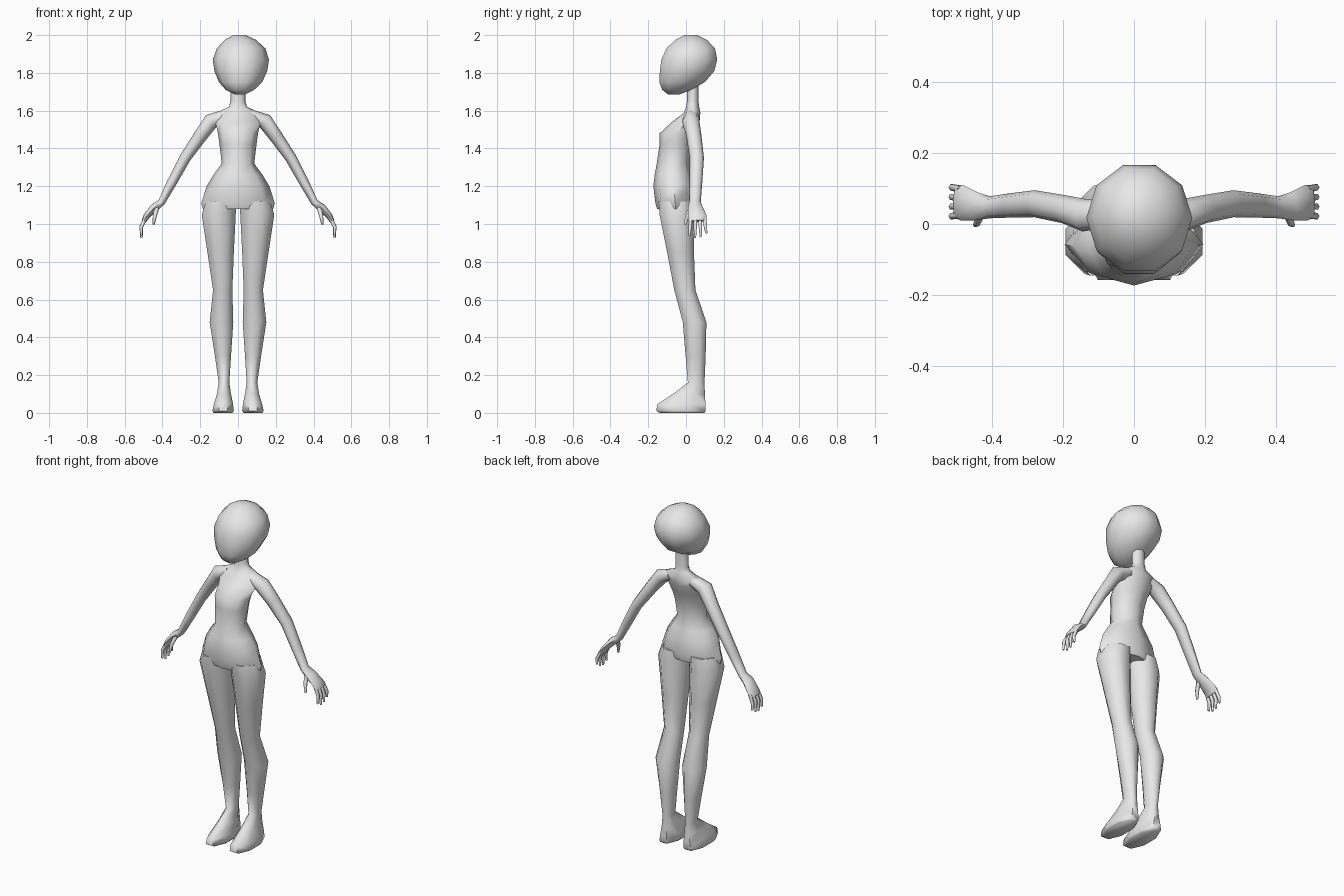
import bpy, bmesh, math
from mathutils import Vector

skin = bpy.data.materials.new("plain grey")
skin.diffuse_color = (0.8, 0.8, 0.8, 1)


def finish(name, bm, mirror):
    bmesh.ops.recalc_face_normals(bm, faces=bm.faces)
    me = bpy.data.meshes.new(name)
    bm.to_mesh(me)
    bm.free()
    me.materials.append(skin)
    ob = bpy.data.objects.new(name, me)
    bpy.context.collection.objects.link(ob)
    bpy.context.view_layer.objects.active = ob
    ob.select_set(True)
    bpy.ops.object.shade_smooth_by_angle(angle=math.radians(65))
    ob.select_set(False)
    if mirror:
        m = ob.modifiers.new("mirror", 'MIRROR')
        m.use_clip = False
        m.use_mirror_merge = False
    return ob


def bridge(bm, loops):
    # skin neighbouring rings and close both ends
    n = len(loops[0])
    for a, b in zip(loops, loops[1:]):
        for i in range(n):
            j = (i + 1) % n
            bm.faces.new((a[i], a[j], b[j], b[i]))
    bm.faces.new(loops[0])
    bm.faces.new(loops[-1])


def stack(name, rings, n=8, flat=False, mirror=False):
    # level rings: z, x min, x max, y min, y max
    bm, loops = bmesh.new(), []
    ph = math.pi / n if flat else 0
    k = 1 / math.cos(ph)
    for z, x0, x1, y0, y1 in rings:
        loop = []
        for i in range(n):
            t = 2 * math.pi * i / n + ph
            loop.append(bm.verts.new(((x0 + x1) / 2 + k * math.cos(t) * (x1 - x0) / 2,
                                      (y0 + y1) / 2 + k * math.sin(t) * (y1 - y0) / 2, z)))
        loops.append(loop)
    bridge(bm, loops)
    return finish(name, bm, mirror)


def limb(name, path, n=8):
    # rings square to a path: x, y, z, half thickness, half depth in y
    bm, loops = bmesh.new(), []
    pts = [Vector(p[:3]) for p in path]
    for i, p in enumerate(path):
        d = pts[min(i + 1, len(pts) - 1)] - pts[max(i - 1, 0)]
        u = Vector((d.z, 0, -d.x)).normalized()
        v = d.cross(u).normalized()
        loops.append([bm.verts.new(pts[i] + u * p[3] * math.cos(2 * math.pi * k / n)
                                   + v * p[4] * math.sin(2 * math.pi * k / n)) for k in range(n)])
    bridge(bm, loops)
    return finish(name, bm, True)


# Head, slightly off centre with a forward chin
stack("head", [
    (1.685, -0.015, 0.035, -0.095, -0.035),
    (1.71, -0.065, 0.085, -0.130, 0.030),
    (1.75, -0.100, 0.128, -0.147, 0.105),
    (1.81, -0.125, 0.155, -0.146, 0.158),
    (1.87, -0.134, 0.164, -0.138, 0.173),
    (1.93, -0.112, 0.145, -0.110, 0.160),
    (1.975, -0.070, 0.095, -0.060, 0.115),
    (2.0, -0.025, 0.040, -0.010, 0.060)], n=10)

# Torso and neck
stack("torso", [(z, -r, r, y0, y1) for z, r, y0, y1 in (
    (1.08, 0.186, -0.152, 0.040),
    (1.11, 0.195, -0.162, 0.048),
    (1.20, 0.166, -0.173, 0.045),
    (1.26, 0.130, -0.166, 0.030),
    (1.32, 0.086, -0.155, 0.020),
    (1.42, 0.098, -0.140, 0.030),
    (1.48, 0.106, -0.140, 0.052),
    (1.54, 0.120, -0.075, 0.072),
    (1.59, 0.115, -0.010, 0.076),
    (1.62, 0.048, 0.000, 0.070),
    (1.65, 0.039, 0.006, 0.066),
    (1.74, 0.039, 0.006, 0.066))])

# Legs running down into wedge-shaped feet
stack("leg", [
    (1.12, 0.010, 0.170, -0.145, 0.035),
    (1.05, 0.012, 0.192, -0.140, 0.040),
    (0.85, 0.022, 0.162, -0.100, 0.042),
    (0.65, 0.030, 0.132, -0.062, 0.050),
    (0.48, 0.025, 0.150, -0.017, 0.108),
    (0.30, 0.037, 0.122, -0.002, 0.104),
    (0.16, 0.046, 0.102, 0.010, 0.098),
    (0.10, 0.037, 0.112, -0.070, 0.100),
    (0.045, 0.026, 0.128, -0.152, 0.103),
    (0.01, 0.022, 0.136, -0.157, 0.104),
    (0.0, 0.030, 0.130, -0.140, 0.098)], flat=True, mirror=True)

# Arms ending in palms
limb("arm", [
    (0.07, 0.030, 1.575, 0.030, 0.040),
    (0.142, 0.025, 1.545, 0.042, 0.046),
    (0.20, 0.042, 1.465, 0.036, 0.040),
    (0.28, 0.057, 1.350, 0.030, 0.038),
    (0.35, 0.052, 1.220, 0.026, 0.034),
    (0.405, 0.047, 1.115, 0.019, 0.031),
    (0.445, 0.050, 1.085, 0.022, 0.040),
    (0.485, 0.060, 1.040, 0.017, 0.050),
    (0.498, 0.062, 1.015, 0.013, 0.047)])

# Four fingers fanned across y, then the thumb
for i, (name, tip) in enumerate((("index_finger", 0.94), ("middle_finger", 0.925),
                                 ("ring_finger", 0.93), ("little_finger", 0.95))):
    y0, y1 = 0.026 + 0.024 * i, 0.018 + 0.030 * i
    limb(name, [(0.488, y0, 1.035, 0.010, 0.011),
                (0.512, (y0 + y1) / 2, 0.985, 0.010, 0.010),
                (0.511, y1, tip, 0.006, 0.006)], n=6)
limb("thumb", [(0.430, 0.030, 1.085, 0.013, 0.014),
               (0.440, 0.005, 1.045, 0.011, 0.012),
               (0.447, -0.003, 0.998, 0.006, 0.007)], n=6)
